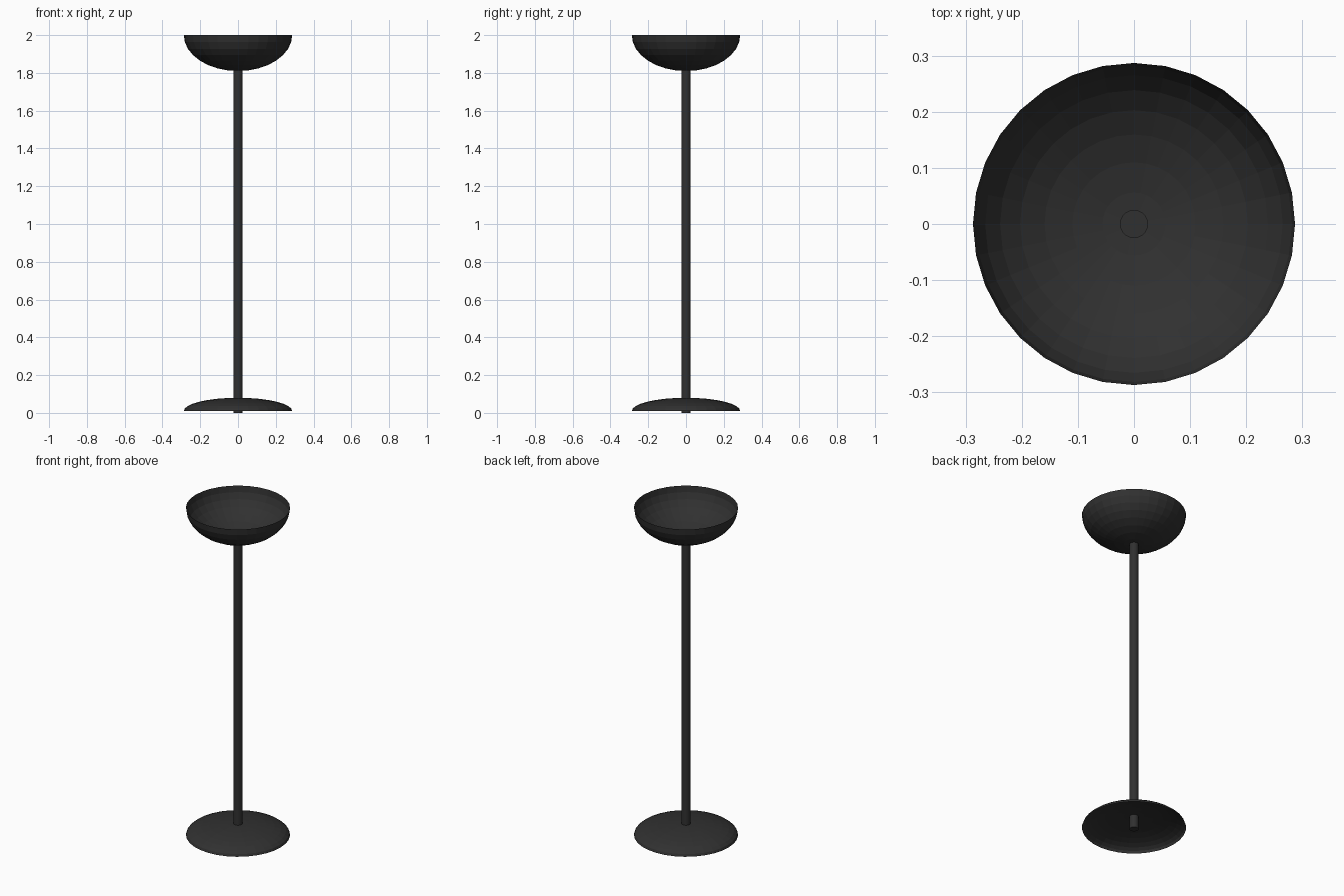
import bpy, bmesh, math

if "Cube" in bpy.data.objects:
    bpy.data.objects.remove(bpy.data.objects["Cube"])

SIDES, RINGS, RADIUS = 32, 8, 0.287

black = bpy.data.materials.new("black_metal")
black.diffuse_color = (0.03, 0.03, 0.03, 1)
black.use_nodes = True
black.node_tree.nodes["Principled BSDF"].inputs["Base Color"].default_value = black.diffuse_color


def half_dome(name, rim_z, pole_z):
    """Open half ellipsoid shell from its rim to its closed pole."""
    bm = bmesh.new()
    bmesh.ops.create_uvsphere(bm, u_segments=SIDES, v_segments=RINGS * 2, radius=1)
    bmesh.ops.delete(bm, geom=[v for v in bm.verts if v.co.z < -0.01], context='VERTS')
    height = pole_z - rim_z
    for v in bm.verts:
        v.co = (v.co.x * RADIUS, v.co.y * RADIUS, rim_z + v.co.z * height)
    if height < 0:
        bmesh.ops.reverse_faces(bm, faces=bm.faces[:])
    mesh = bpy.data.meshes.new(name)
    bm.to_mesh(mesh)
    bm.free()
    obj = bpy.data.objects.new(name, mesh)
    bpy.context.collection.objects.link(obj)
    mesh.materials.append(black)
    return obj


# Open bowl shade and hollow domed foot
half_dome("bowl_shade", 2.0, 1.81)
half_dome("domed_base", 0.01, 0.08)

# Pole runs from the floor through the foot to just inside the bowl
bottom, top = 0.0, 1.815
bpy.ops.mesh.primitive_cylinder_add(vertices=32, radius=0.025, depth=top - bottom,
                                    location=(0, 0, (top + bottom) / 2))
pole = bpy.context.object
pole.name = "pole"
pole.data.materials.append(black)
bpy.ops.object.shade_smooth_by_angle(angle=math.radians(30))
